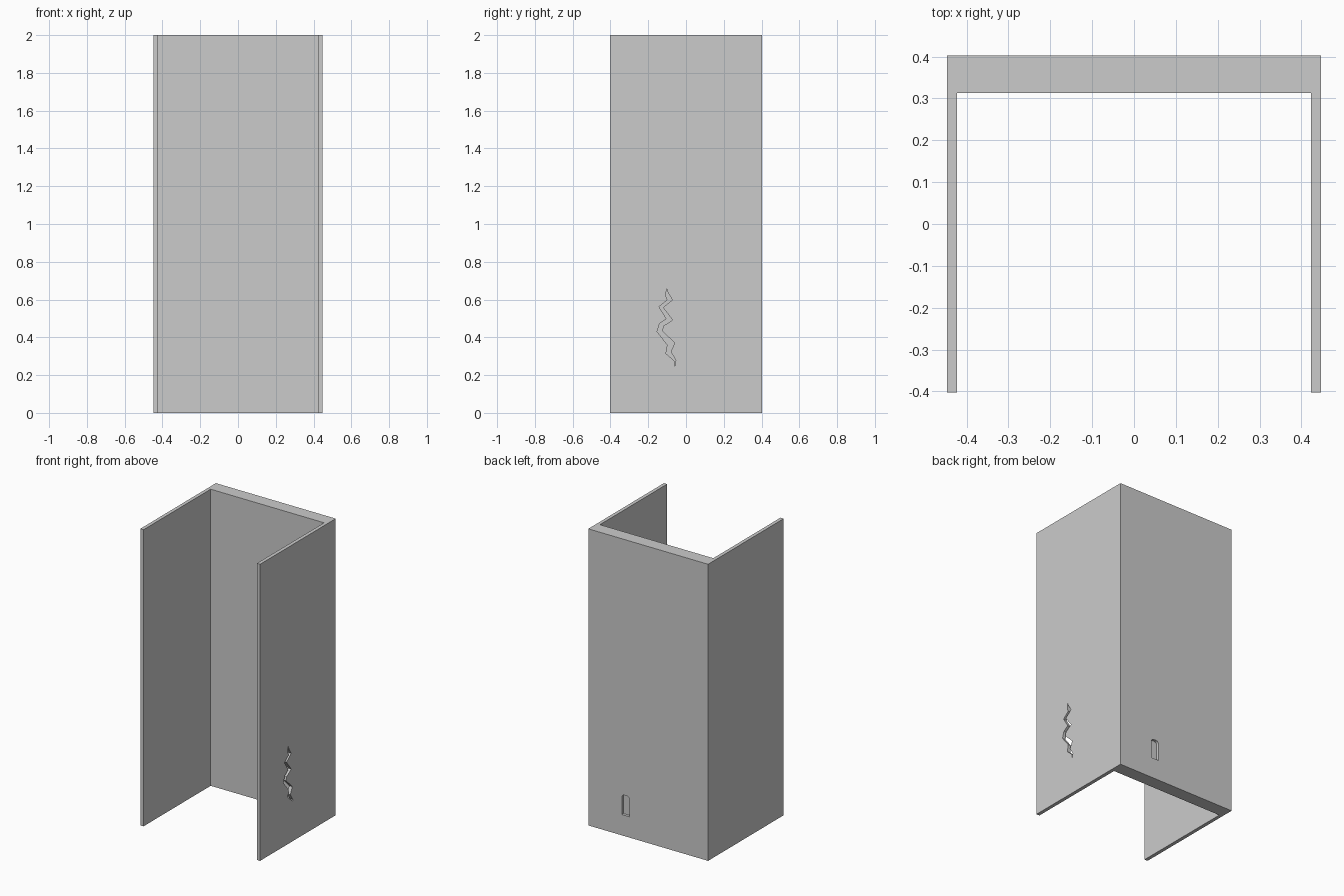
import bpy, bmesh, math
from mathutils import Vector

if "Cube" in bpy.data.objects:
    bpy.data.objects.remove(bpy.data.objects["Cube"])


def prism(name, points, sweep):
    """Closed outline of 3D points extruded along a vector."""
    bm = bmesh.new()
    face = bm.faces.new([bm.verts.new(p) for p in points])
    ext = bmesh.ops.extrude_face_region(bm, geom=[face])
    moved = [g for g in ext["geom"] if isinstance(g, bmesh.types.BMVert)]
    bmesh.ops.translate(bm, verts=moved, vec=Vector(sweep))
    bmesh.ops.recalc_face_normals(bm, faces=bm.faces[:])
    mesh = bpy.data.meshes.new(name)
    bm.to_mesh(mesh)
    bm.free()
    obj = bpy.data.objects.new(name, mesh)
    bpy.context.collection.objects.link(obj)
    return obj


def cut(obj, cutter):
    mod = obj.modifiers.new("cut", "BOOLEAN")
    mod.operation = "DIFFERENCE"
    mod.solver = "EXACT"
    mod.object = cutter
    bpy.context.view_layer.objects.active = obj
    bpy.ops.object.modifier_apply(modifier=mod.name)


W, T, H = 0.447, 0.024, 2.0          # half width, side thickness, height
FRONT, INNER, SEAM, BACK = -0.403, 0.313, 0.399, 0.403

# U-shaped shell: two thin sides and a thick back
half = [(W, SEAM), (W, FRONT), (W - T, FRONT), (W - T, INNER)]
outline = half + [(-x, y) for x, y in reversed(half)]
shell = prism("wall_shell", [(x, y, 0) for x, y in outline], (0, 0, H))

# Thin outer sheet on the back
sheet = prism("back_sheet", [(-W, SEAM, 0), (W, SEAM, 0), (W, BACK, 0), (-W, BACK, 0)], (0, 0, H))

# Jagged crack through the right side
crack_yz = [
    (-0.103, 0.658), (-0.107, 0.62), (-0.098, 0.598), (-0.143, 0.562),
    (-0.103, 0.498), (-0.140, 0.472), (-0.153, 0.430), (-0.098, 0.360),
    (-0.106, 0.314), (-0.060, 0.274), (-0.060, 0.247), (-0.054, 0.280),
    (-0.081, 0.323), (-0.060, 0.370), (-0.126, 0.434), (-0.120, 0.460),
    (-0.071, 0.492), (-0.122, 0.558), (-0.072, 0.598), (-0.096, 0.638)]
crack = prism("crack_cutter", [(W - 0.1, y, z) for y, z in crack_yz], (0.2, 0, 0))

# Small arched niche in the back, with rounded top corners
x0, x1, z0, z1, r = 0.141, 0.197, 0.14, 0.276, 0.02
niche_xz = [(x0, z0), (x1, z0)]
for cx, start in ((x1 - r, 0), (x0 + r, 90)):
    for i in range(5):
        a = math.radians(start + i * 22.5)
        niche_xz.append((cx + r * math.cos(a), z1 - r + r * math.sin(a)))
niche = prism("niche_cutter", [(x, BACK - 0.018, z) for x, z in niche_xz], (0, 0.1, 0))

cut(shell, crack)
cut(shell, niche)
cut(sheet, niche)
for helper in (crack, niche):
    bpy.data.objects.remove(helper)
